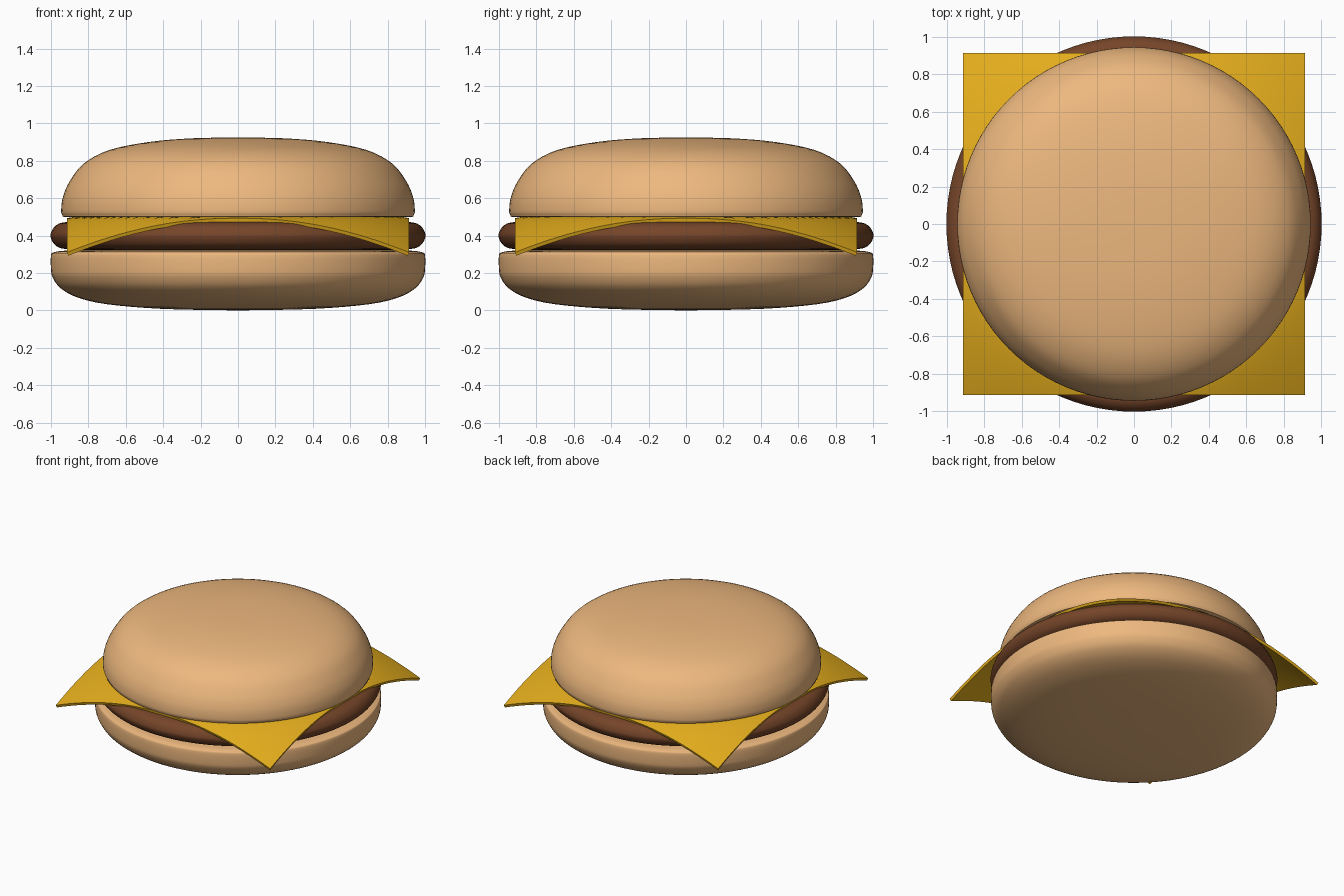
import bpy, bmesh, math
from mathutils import Vector

if "Cube" in bpy.data.objects:
    bpy.data.objects.remove(bpy.data.objects["Cube"])


def material(name, color):
    m = bpy.data.materials.new(name)
    m.diffuse_color = (*color, 1)
    m.use_nodes = True
    m.node_tree.nodes["Principled BSDF"].inputs["Base Color"].default_value = m.diffuse_color
    return m


def finish(name, bm, mat, angle):
    me = bpy.data.meshes.new(name)
    bm.to_mesh(me)
    bm.free()
    ob = bpy.data.objects.new(name, me)
    bpy.context.collection.objects.link(ob)
    me.materials.append(mat)
    bpy.ops.object.select_all(action='DESELECT')
    ob.select_set(True)
    bpy.context.view_layer.objects.active = ob
    bpy.ops.object.shade_smooth_by_angle(angle=math.radians(angle))
    return ob


def smooth_profile(pts, steps=4):
    """Catmull-Rom curve through (radius, height) points."""
    p = [Vector(q) for q in pts]
    p = [p[0]] + p + [p[-1]]
    out = []
    for a, b, c, d in zip(p, p[1:], p[2:], p[3:]):
        for i in range(steps):
            t = i / steps
            out.append(0.5 * (2 * b + (c - a) * t + (2 * a - 5 * b + 4 * c - d) * t * t
                              + (3 * b - a - 3 * c + d) * t ** 3))
    return out + [p[-1]]


def lathe(name, pts, mat, segments=96):
    """Round part turned from a profile running from bottom to top."""
    bm = bmesh.new()
    verts = [bm.verts.new((max(r, 0), 0, z)) for r, z in smooth_profile(pts)]
    edges = [bm.edges.new(e) for e in zip(verts, verts[1:])]
    bmesh.ops.spin(bm, geom=verts + edges, cent=(0, 0, 0), axis=(0, 0, 1),
                   angle=math.tau, steps=segments)
    bmesh.ops.remove_doubles(bm, verts=bm.verts, dist=1e-4)
    bmesh.ops.recalc_face_normals(bm, faces=bm.faces)
    return finish(name, bm, mat, 50)


bread = material("bread", (0.85, 0.48, 0.21))
meat = material("meat", (0.18, 0.06, 0.022))
yellow = material("cheese", (0.78, 0.42, 0.012))

# Bottom bun
lathe("bottom_bun", [(0, 0), (0.4, 0.008), (0.7, 0.033), (0.86, 0.07), (0.95, 0.12),
                     (0.99, 0.175), (1.0, 0.22), (1.0, 0.295), (0.985, 0.31),
                     (0.94, 0.318), (0.8, 0.322), (0, 0.325)], bread)

# Patty
lathe("patty", [(0, 0.322), (0.75, 0.322), (0.92, 0.328), (0.975, 0.347), (1.0, 0.385),
                (1.0, 0.415), (0.975, 0.453), (0.92, 0.472), (0.75, 0.478), (0, 0.478)], meat)

# Top bun
lathe("top_bun", [(0, 0.5), (0.7, 0.498), (0.91, 0.499), (0.94, 0.51), (0.945, 0.545),
                  (0.935, 0.61), (0.9, 0.69), (0.825, 0.785), (0.69, 0.857),
                  (0.48, 0.9), (0.25, 0.92), (0, 0.925)], bread)

# Cheese slice: a square sheet whose corners droop past the bun
bm = bmesh.new()
bmesh.ops.create_grid(bm, x_segments=48, y_segments=48, size=0.915)
for v in bm.verts:
    t = max(0, (v.co.xy.length - 0.89) / 0.404)
    v.co.z = 0.5 - 0.19 * t ** 1.2
cheese = finish("cheese_slice", bm, yellow, 40)
solid = cheese.modifiers.new("thickness", 'SOLIDIFY')
solid.thickness = 0.02
solid.offset = -1

# Trim the sheet's flared edge so it stays within the square
bpy.ops.object.modifier_apply(modifier=solid.name)
for v in cheese.data.vertices:
    v.co.x = max(-0.915, min(0.915, v.co.x))
    v.co.y = max(-0.915, min(0.915, v.co.y))
bpy.ops.object.shade_smooth_by_angle(angle=math.radians(40))
